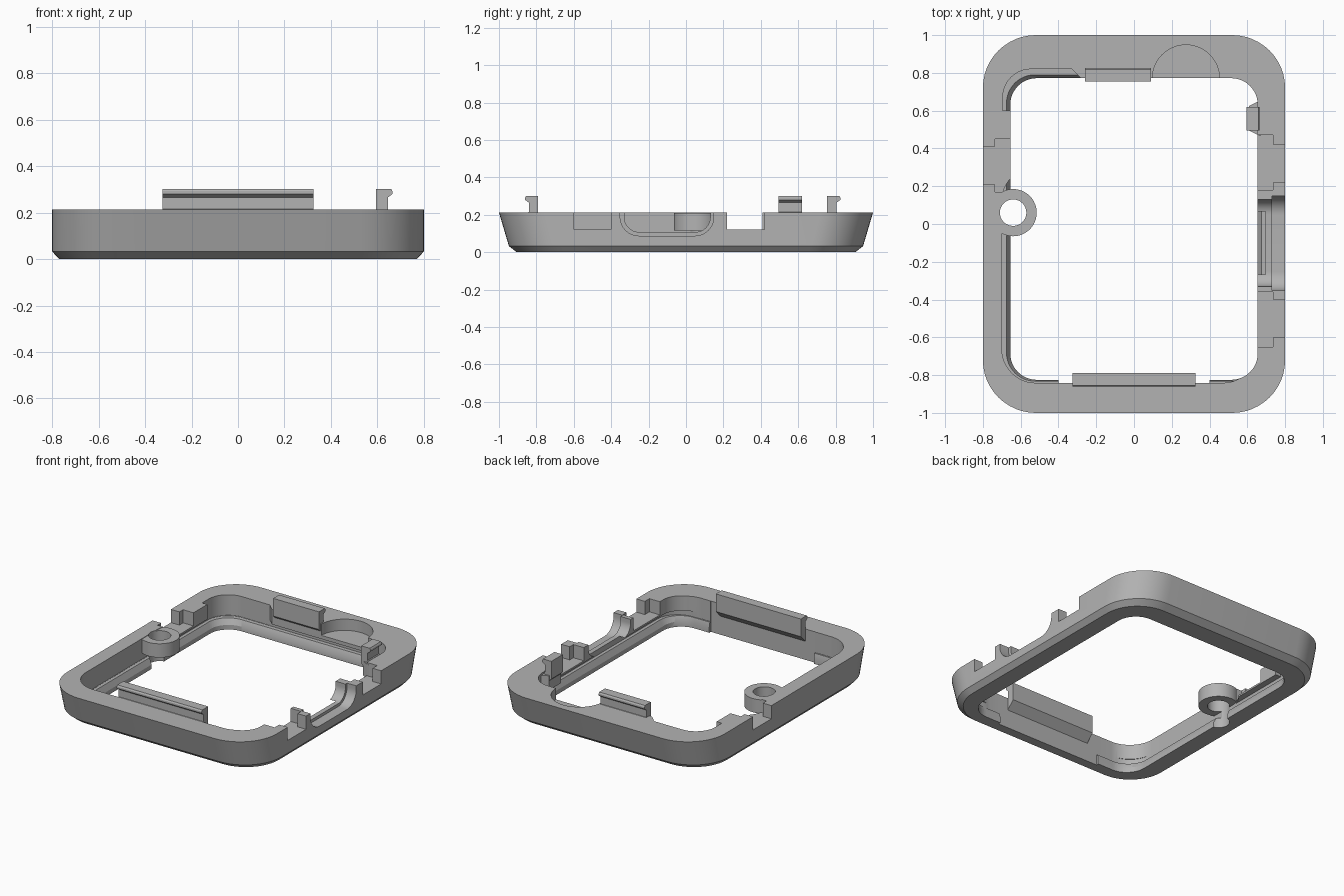
import bpy, bmesh, math

cube = bpy.data.objects.get("Cube")
if cube:
    bpy.data.objects.remove(cube, do_unlink=True)

GREY = (0.45, 0.45, 0.45, 1.0)
mat = bpy.data.materials.new("plain grey")
mat.use_nodes = True
mat.diffuse_color = GREY
for node in mat.node_tree.nodes:
    if node.type == 'BSDF_PRINCIPLED':
        node.inputs["Base Color"].default_value = GREY

TOP = 0.213      # height of the frame's upper face
ABOVE = 0.5      # cutters run up to here
LEDGE = 0.07     # height of the inner ledge


def loft(name, rings):
    """Closed solid through a stack of equal-length rings."""
    bm = bmesh.new()
    loops = [[bm.verts.new(p) for p in ring] for ring in rings]
    n = len(loops[0])
    for low, high in zip(loops, loops[1:]):
        for i in range(n):
            j = (i + 1) % n
            bm.faces.new((low[i], low[j], high[j], high[i]))
    bm.faces.new(loops[0][::-1])
    bm.faces.new(loops[-1])
    bmesh.ops.recalc_face_normals(bm, faces=bm.faces)
    mesh = bpy.data.meshes.new(name)
    bm.to_mesh(mesh)
    bm.free()
    mesh.materials.append(mat)
    obj = bpy.data.objects.new(name, mesh)
    bpy.context.collection.objects.link(obj)
    return obj


def arc(cx, cy, r, start, end, steps=12):
    angles = [math.radians(start + (end - start) * i / steps) for i in range(steps + 1)]
    return [(cx + r * math.cos(a), cy + r * math.sin(a)) for a in angles]


def rounded(x0, x1, y0, y1, r):
    return (arc(x1 - r, y1 - r, r, 0, 90) + arc(x0 + r, y1 - r, r, 90, 180)
            + arc(x0 + r, y0 + r, r, 180, 270) + arc(x1 - r, y0 + r, r, 270, 360))


def at_z(points, z):
    return [(x, y, z) for x, y in points]


def prism(name, points, z0, z1):
    return loft(name, [at_z(points, z0), at_z(points, z1)])


def box(x0, x1, y0, y1, z0, z1):
    return prism("cutter", [(x0, y0), (x1, y0), (x1, y1), (x0, y1)], z0, z1)


def circle(x, y, r):
    return arc(x, y, r, 0, 360, 48)[:-1]


def cut(obj, cutters):
    """Subtract each cutter, then remove it."""
    for cutter in cutters:
        cutter.hide_render = True
        mod = obj.modifiers.new("cut", 'BOOLEAN')
        mod.operation = 'DIFFERENCE'
        mod.solver = 'EXACT'
        mod.object = cutter
        bpy.context.view_layer.update()
        graph = bpy.context.evaluated_depsgraph_get()
        mesh = bpy.data.meshes.new_from_object(obj.evaluated_get(graph))
        obj.modifiers.remove(mod)
        obj.data = mesh
        bpy.data.objects.remove(cutter, do_unlink=True)


# Frame: upright long sides, leaning short sides, chamfered foot
frame = loft("frame", [
    at_z(rounded(-0.77, 0.77, -0.905, 0.905, 0.25), 0),
    at_z(rounded(-0.8, 0.8, -0.947, 0.947, 0.28), 0.033),
    at_z(rounded(-0.8, 0.8, -1, 1, 0.28), TOP)])

# Main opening and the groove above the sloping ledge
opening = prism("cutter", rounded(-0.655, 0.655, -0.825, 0.772, 0.14), -0.1, ABOVE)
groove_plan = rounded(-0.697, 0.697, -0.838, 0.818, 0.16)
groove = loft("cutter", [
    at_z(rounded(-0.65, 0.65, -0.82, 0.767, 0.14), 0.02),
    at_z(rounded(-0.675, 0.675, -0.832, 0.79, 0.15), LEDGE),
    at_z(groove_plan, LEDGE), at_z(groove_plan, 0.11)])
cut(frame, [opening, groove])

# Wider upper recesses: front half and back right corner
front_recess = prism("cutter", rounded(-0.7, 0.652, -0.841, 0.3, 0.18), LEDGE + 0.001, ABOVE)
corner_plan = ([(-0.28, 0.6), (-0.28, 0.77), (-0.33, 0.82)]
               + arc(-0.545, 0.67, 0.15, 90, 180) + [(-0.695, 0.6)])
corner_recess = prism("cutter", corner_plan, LEDGE + 0.002, ABOVE)
front_gap = box(-0.4, 0.4, -0.842, -0.5, -0.1, ABOVE)
cut(frame, [front_recess, corner_recess, front_gap])

# Stepped notches in the long sides: side, outer span, inner span
for side, outer, inner in [(1, (0.22, 0.42), (0.18, 0.47)),
                           (1, (-0.6, -0.4), (-0.65, -0.36)),
                           (-1, (0.21, 0.41), (0.17, 0.45))]:
    for near, far, span in [(0.72, 0.9, outer), (0.6, 0.735, inner)]:
        x0, x1 = sorted((side * near, side * far))
        cut(frame, [box(x0, x1, *span, 0.122, ABOVE)])


# Socket cut-out in the left side: small inside, larger outside
def socket(x0, x1, y0, y1, floor, r):
    plan = ([(y1, ABOVE), (y0, ABOVE)] + arc(y0 + r, floor + r, r, 180, 270)
            + arc(y1 - r, floor + r, r, 270, 360))
    return loft("cutter", [[(x, y, z) for y, z in plan] for x in (x0, x1)])


cut(frame, [socket(0.6, 0.9, -0.33, 0.13, 0.108, 0.08),
            socket(0.73, 0.9, -0.352, 0.148, 0.088, 0.1)])

# Finger recess in the back and screw hole
BOSS = (-0.64, 0.06)
cut(frame, [prism("cutter", circle(0.275, 0.77, 0.178), 0.135, ABOVE),
            prism("cutter", circle(*BOSS, 0.07), -0.1, ABOVE)])

# Screw boss
boss = prism("screw_boss", circle(*BOSS, 0.125), 0.115, 0.21)
cut(boss, [prism("cutter", circle(*BOSS, 0.07), -0.1, ABOVE)])

# Snap hooks: a stem with an outward nose
HOOK = [(0, 0.18), (0.055, 0.125), (0.055, 0.21), (0.05, 0.215), (0.05, 0.265),
        (0.07, 0.28), (0.07, 0.292), (0.064, 0.302), (0, 0.302)]


def hook(name, axis, inner, direction, start, end):
    rings = []
    for along in (start, end):
        ring = [(inner + direction * u, z) for u, z in HOOK]
        rings.append([(p, along, z) if axis == 'x' else (along, p, z) for p, z in ring])
    return loft(name, rings)


parts = [frame, boss,
         hook("front_hook", 'y', -0.79, -1, -0.325, 0.325),
         hook("back_hook", 'y', 0.755, 1, -0.26, 0.09),
         hook("left_hook", 'x', 0.595, 1, 0.495, 0.62),
         prism("hook_gusset", [(0.61, 0.495), (0.67, 0.465), (0.67, 0.655), (0.61, 0.625)],
               0.1, 0.2)]

# Smooth the curves and keep the edges crisp
bpy.ops.object.select_all(action='DESELECT')
for part in parts:
    part.select_set(True)
bpy.context.view_layer.objects.active = frame
bpy.ops.object.shade_smooth_by_angle(angle=math.radians(25))
